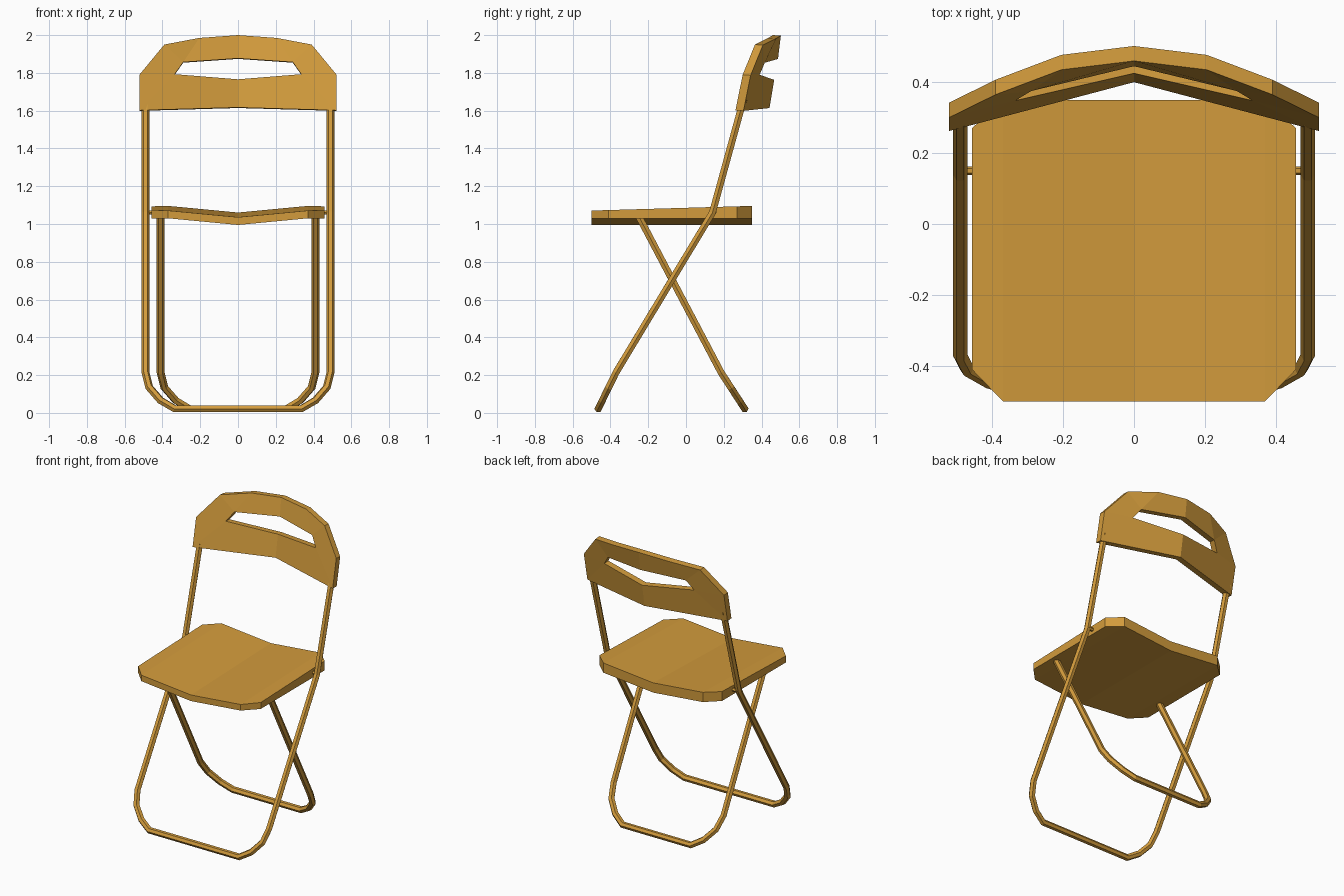
import bpy
import bmesh
from mathutils import Vector

if "Cube" in bpy.data.objects:
    bpy.data.objects.remove(bpy.data.objects["Cube"])

# One ochre paint for the whole chair
COLOR = (0.65, 0.33, 0.045, 1)
paint = bpy.data.materials.new("ochre paint")
paint.use_nodes = True
paint.diffuse_color = COLOR
paint.node_tree.nodes["Principled BSDF"].inputs["Base Color"].default_value = COLOR


def add_object(name, data):
    obj = bpy.data.objects.new(name, data)
    bpy.context.collection.objects.link(obj)
    data.materials.append(paint)
    return obj


def finish_mesh(name, bm):
    bmesh.ops.recalc_face_normals(bm, faces=bm.faces)
    mesh = bpy.data.meshes.new(name)
    bm.to_mesh(mesh)
    bm.free()
    return add_object(name, mesh)


def add_mirror(obj):
    mod = obj.modifiers.new("mirror", "MIRROR")
    mod.use_clip = True
    mod.merge_threshold = 0.0005


def tube(name, points, radius=0.021):
    """Six-sided tube along a path."""
    curve = bpy.data.curves.new(name, "CURVE")
    curve.dimensions = "3D"
    curve.bevel_depth = radius
    curve.bevel_resolution = 1
    curve.use_fill_caps = True
    spline = curve.splines.new("POLY")
    spline.points.add(len(points) - 1)
    for target, p in zip(spline.points, points):
        target.co = (*p, 1)
    spline.use_smooth = False
    return add_object(name, curve)


def leg_loop(name, top, corner_x, bend_y, slope):
    """U-shaped leg: straight sides, rounded foot leaning by slope."""
    corner = [(0, 0.215), (-0.02, 0.135), (-0.08, 0.066), (-0.155, 0.022)]
    half = list(top) + [(corner_x + dx, bend_y + (0.215 - z) * slope, z)
                        for dx, z in corner]
    other = [(-x, y, z) for x, y, z in reversed(half)]
    return tube(name, half + other)


# Legs
leg_loop("front_leg_frame", [(0.49, 0.305, 1.66), (0.49, 0.14, 1.06)],
         0.49, -0.37, -0.49)
leg_loop("rear_leg_frame", [(0.41, -0.255, 1.05)], 0.41, 0.185, 0.65)

# Hinge pins between the seat and the front frame
for side, sx in (("left", 1), ("right", -1)):
    tube(side + "_hinge_pin", [(sx * 0.44, 0.15, 1.062),
                               (sx * 0.49, 0.15, 1.062)], 0.012)

# Seat: shallow V-shaped slab with cut corners, thicker at the back
bm = bmesh.new()
outline = [(0, -0.5), (0.37, -0.5), (0.457, -0.41),
           (0.457, 0.27), (0.37, 0.35), (0, 0.35)]


def seat_layer(is_top):
    verts = []
    for x, y in outline:
        rise = min(x, 0.37) * 0.095
        z = 1.036 + (y + 0.5) * 0.029 if is_top else 0.995
        verts.append(bm.verts.new((x, y, z + rise)))
    return verts


upper, lower = seat_layer(True), seat_layer(False)
for ring in (upper, lower):
    bm.faces.new((ring[0], ring[1], ring[4], ring[5]))
    bm.faces.new(ring[1:5])
for i in range(len(outline) - 1):
    bm.faces.new((upper[i], upper[i + 1], lower[i + 1], lower[i]))
add_mirror(finish_mesh("seat", bm))

# Backrest: curved panel with a hand slot, front sheet pushed backwards
bm = bmesh.new()
rim = [(0, 0.46, 2.0), (0.205, 0.435, 1.985), (0.39, 0.365, 1.95),
       (0.522, 0.3, 1.79), (0.522, 0.262, 1.602), (0, 0.4, 1.617)]
slot = [(0, 0.445, 1.877), (0.29, 0.375, 1.857),
        (0.335, 0.348, 1.793), (0, 0.425, 1.766)]
o = [bm.verts.new(p) for p in rim]
h = [bm.verts.new(p) for p in slot]
for face in ((o[0], o[1], h[1], h[0]), (o[1], o[2], h[1]),
             (o[2], o[3], h[2], h[1]), (o[3], o[4], h[2]),
             (o[4], o[5], h[3], h[2])):
    bm.faces.new(face)
front = list(bm.faces)
copy = bmesh.ops.extrude_face_region(bm, geom=front, use_keep_orig=True)
back = [g for g in copy["geom"] if isinstance(g, bmesh.types.BMVert)]
bmesh.ops.translate(bm, verts=back, vec=Vector((0, 0.042, -0.003)))
inner = [f for f in bm.faces if all(abs(v.co.x) < 0.001 for v in f.verts)]
bmesh.ops.delete(bm, geom=inner, context="FACES")
add_mirror(finish_mesh("backrest", bm))
